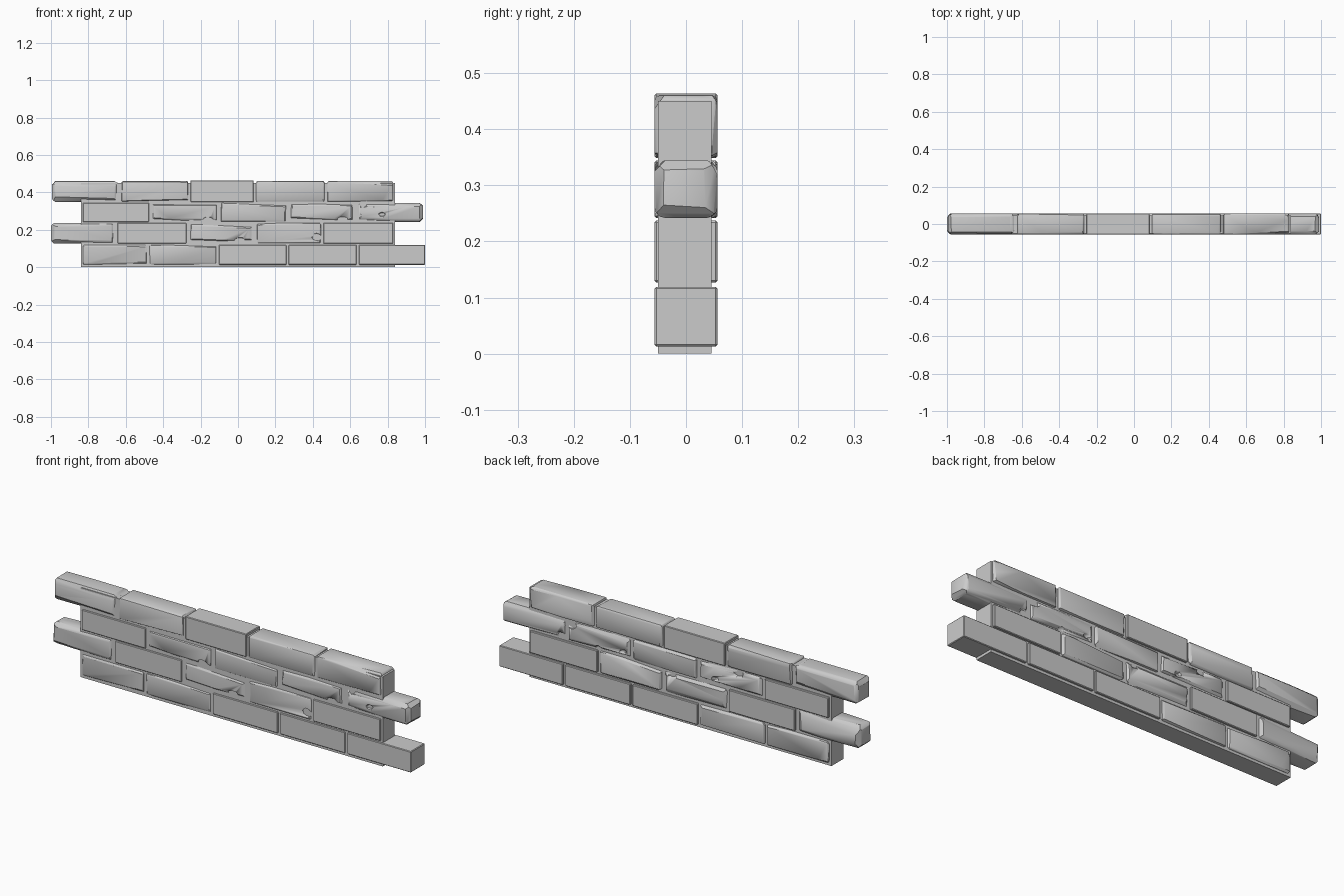
import bpy, bmesh, random
from mathutils import Vector

if "Cube" in bpy.data.objects:
    bpy.data.objects.remove(bpy.data.objects["Cube"])

random.seed(7)
Y0, Y1 = -0.056, 0.056
GAP = 0.006
BEVEL = (0.003, 0.009, 0.018)     # edge rounding per wear level


def finish(bm, name, angle=0.6):
    bmesh.ops.recalc_face_normals(bm, faces=bm.faces)
    me = bpy.data.meshes.new(name)
    bm.to_mesh(me)
    bm.free()
    ob = bpy.data.objects.new(name, me)
    bpy.context.collection.objects.link(ob)
    bpy.ops.object.select_all(action='DESELECT')
    ob.select_set(True)
    bpy.context.view_layer.objects.active = ob
    bpy.ops.object.shade_smooth_by_angle(angle=angle)
    return ob


def box(lo, hi):
    bm = bmesh.new()
    bmesh.ops.create_cube(bm, size=1)
    for v in bm.verts:
        v.co = [lo[i] + (v.co[i] + 0.5) * (hi[i] - lo[i]) for i in range(3)]
    return bm


def slice_off(bm, point, normal):
    geom = bm.verts[:] + bm.edges[:] + bm.faces[:]
    cut = bmesh.ops.bisect_plane(bm, geom=geom, plane_co=point,
                                 plane_no=normal, clear_outer=True, dist=1e-5)
    edges = [e for e in cut['geom_cut'] if isinstance(e, bmesh.types.BMEdge)]
    if edges:
        bmesh.ops.holes_fill(bm, edges=edges, sides=0)


def brick(name, lo, hi, wear):
    bm = box(lo, hi)
    if BEVEL[wear]:
        bmesh.ops.bevel(bm, geom=bm.edges[:], offset=BEVEL[wear],
                        segments=1 + wear, profile=0.5, affect='EDGES')
    # worn edges: slightly tilted planes shave each edge
    mid = (Vector(lo) + Vector(hi)) / 2
    half = (Vector(hi) - Vector(lo)) / 2
    for axis in range(3) if wear else ():
        a, b = [i for i in range(3) if i != axis]
        for sa in (-1, 1):
            for sb in (-1, 1):
                for k in range(wear):
                    n = Vector((0, 0, 0))
                    n[a] = sa * random.uniform(0.6, 1.4)
                    n[b] = sb * random.uniform(0.6, 1.4)
                    n[axis] = random.uniform(-0.05, 0.05)
                    n.normalize()
                    p = mid.copy()
                    p[a] += sa * half[a]
                    p[b] += sb * half[b]
                    p[axis] += random.uniform(-0.8, 0.8) * half[axis]
                    depth = BEVEL[wear] * random.uniform(0.5, 0.75)
                    slice_off(bm, p - n * depth, n)
    return finish(bm, name)


# mortar core
finish(box((-0.84, -0.05, 0), (0.84, 0.045, 0.45)), "mortar_core")

# courses: bottom, top, joint positions, wear of each brick
courses = [
    (0.013, 0.119, (-0.836, -0.48, -0.108, 0.265, 0.64, 1.006), (1, 1, 0, 0, 0)),
    (0.127, 0.237, (-1.006, -0.65, -0.27, 0.095, 0.45, 0.836), (2, 0, 2, 1, 0)),
    (0.242, 0.344, (-0.836, -0.47, -0.10, 0.265, 0.63, 0.996), (0, 2, 1, 2, 2)),
    (0.349, 0.46, (-1.0, -0.63, -0.26, 0.09, 0.47, 0.836), (2, 1, 0, 1, 1)),
]
bricks = {}
for r, (z0, z1, xs, wears) in enumerate(courses):
    for i, wear in enumerate(wears):
        top = z1 + (0.004 if (r, i) == (3, 2) else 0)
        bricks[r, i] = brick(f"brick_{r + 1}_{i + 1}", (xs[i] + GAP, Y0, z0),
                             (xs[i + 1] - GAP, Y1, top), wear)

# chips and pits: (brick, x, y side, z, radius)
pits = [
    ((2, 4), 0.77, -1, 0.283, 0.013), ((2, 4), 0.67, -1, 0.335, 0.018),
    ((2, 4), 0.66, 1, 0.26, 0.018),
    ((2, 3), 0.31, 1, 0.27, 0.014), ((2, 3), 0.56, -1, 0.25, 0.022),
    ((2, 3), 0.60, 1, 0.33, 0.022), ((2, 3), 0.45, 1, 0.25, 0.015),
    ((2, 1), -0.33, 1, 0.33, 0.02), ((2, 1), -0.20, 1, 0.27, 0.014),
    ((2, 1), -0.16, -1, 0.25, 0.02), ((1, 2), 0.01, -1, 0.14, 0.022),
    ((1, 2), 0.04, 1, 0.225, 0.018), ((1, 3), 0.42, -1, 0.16, 0.02),
]
for n, (key, x, side, z, rad) in enumerate(pits):
    bm = bmesh.new()
    bmesh.ops.create_icosphere(bm, subdivisions=2, radius=rad)
    for v in bm.verts:
        v.co *= random.uniform(0.85, 1.15)
        v.co.x *= 1.4
        v.co += Vector((x, side * 0.058, z))
    cutter = finish(bm, f"pit_cutter_{n + 1}")
    cutter.hide_render = True
    cutter.hide_set(True)
    mod = bricks[key].modifiers.new("pit", 'BOOLEAN')
    mod.operation = 'DIFFERENCE'
    mod.solver = 'EXACT'
    mod.object = cutter
